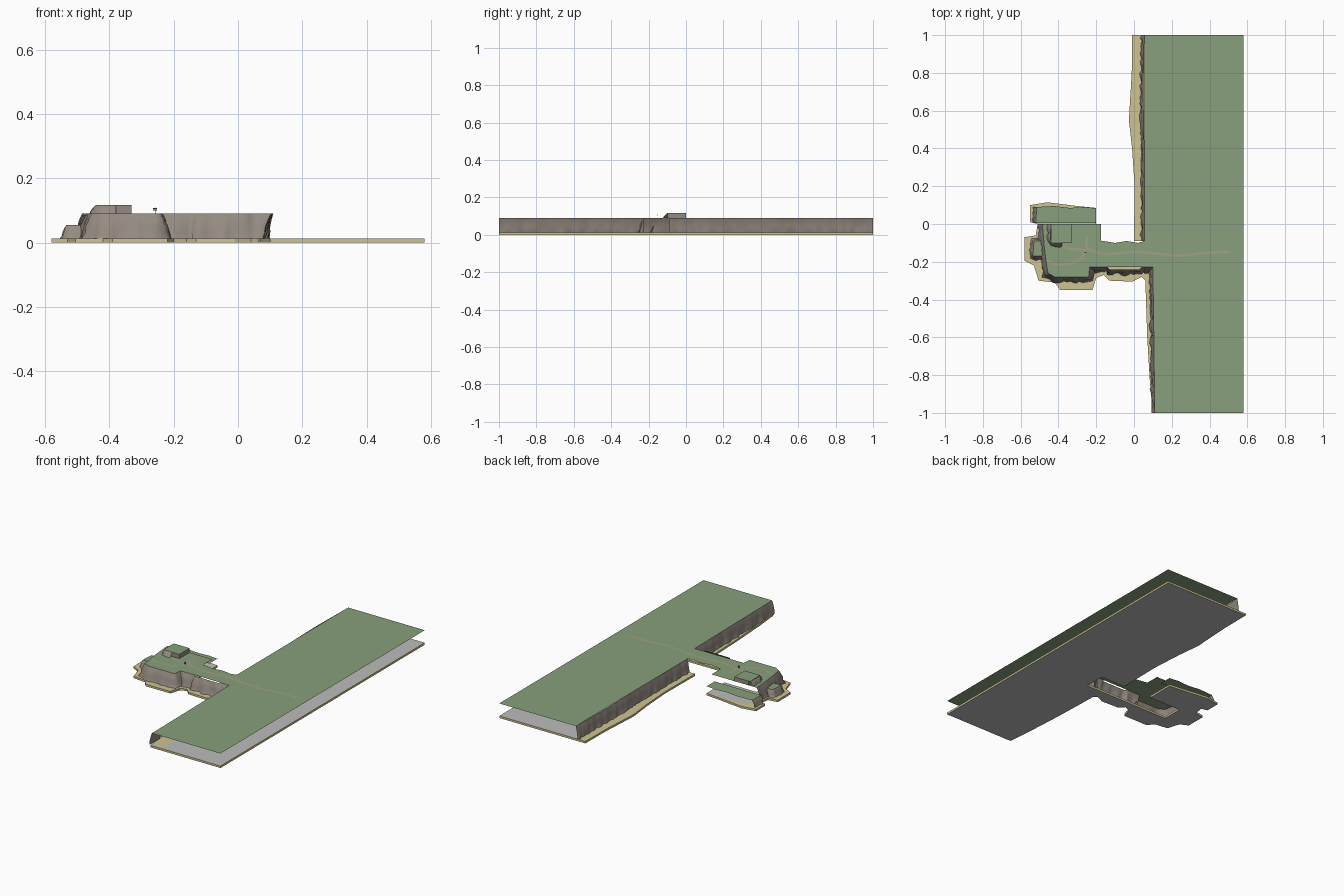
import bpy, bmesh, random, math
from mathutils import Vector

if "Cube" in bpy.data.objects:
    bpy.data.objects.remove(bpy.data.objects["Cube"])

random.seed(4)


def mat(name, c):
    m = bpy.data.materials.new(name)
    m.diffuse_color = (*c, 1)
    m.use_nodes = True
    m.node_tree.nodes["Principled BSDF"].inputs["Base Color"].default_value = m.diffuse_color
    return m


GRASS = mat("grass", (0.25, 0.35, 0.20))
SAND = mat("sand", (0.62, 0.55, 0.29))
ROCK = mat("rock", (0.30, 0.26, 0.22))
PATH = mat("path", (0.36, 0.35, 0.23))
WOOD = mat("wood", (0.16, 0.10, 0.06))
GREY = mat("grey", (0.5, 0.5, 0.5))


def finish(name, bm, *mats):
    me = bpy.data.meshes.new(name)
    bm.to_mesh(me)
    bm.free()
    for m in mats:
        me.materials.append(m)
    ob = bpy.data.objects.new(name, me)
    bpy.context.collection.objects.link(ob)
    return ob


def sheet(name, pts, z, m, height=0, m2=None):
    """Flat outline, optionally extruded upward; m2 colours the underside."""
    bm = bmesh.new()
    f = bm.faces.new([bm.verts.new((x, y, z)) for x, y in pts])
    if f.normal.z < 0 or f.calc_area() == 0:
        f.normal_flip()
    if height:
        r = bmesh.ops.extrude_face_region(bm, geom=[f], use_keep_orig=True)
        for v in r["geom"]:
            if isinstance(v, bmesh.types.BMVert):
                v.co.z += height
        bmesh.ops.recalc_face_normals(bm, faces=bm.faces)
        if m2:
            for face in bm.faces:
                if all(v.co.z < z + 1e-5 for v in face.verts):
                    face.material_index = 1
    else:
        bmesh.ops.recalc_face_normals(bm, faces=bm.faces)
        for face in bm.faces:
            face.normal_update()
            if face.normal.z < 0:
                face.normal_flip()
    bmesh.ops.triangulate(bm, faces=[q for q in bm.faces if len(q.verts) > 4])
    return finish(name, bm, m, m2 or m)


def cliff(name, pts, z0, z1, flare=0.025, step=0.016):
    """Rough rock sheet along a path; it leans out to the right of travel."""
    P = [Vector((*p, 0)) for p in pts]
    line = []
    for a, b in zip(P, P[1:]):
        n = max(1, round((b - a).length / step))
        line += [a.lerp(b, i / n) for i in range(n)]
    line.append(P[-1])
    bm = bmesh.new()
    cols = []
    for i, p in enumerate(line):
        t = (line[min(i + 1, len(line) - 1)] - line[max(i - 1, 0)]).normalized()
        out = Vector((t.y, -t.x, 0))
        bulge = random.uniform(0.6, 1.1)
        col = []
        for k, f in enumerate((1, 0.75, 0.6, 0.35, 0)):
            q = p + out * flare * f * (bulge + random.uniform(-0.15, 0.15))
            col.append(bm.verts.new((q.x, q.y, z0 + (z1 - z0) * k / 4)))
        cols.append(col)
    for a, b in zip(cols, cols[1:]):
        for k in range(4):
            bm.faces.new((a[k], b[k], b[k + 1], a[k + 1])).smooth = True
    return finish(name, bm, ROCK)


def trail(name, pts, z=0.0915, w=0.007):
    """Winding flat footpath."""
    P = [Vector((*p, 0)) for p in pts]
    bm = bmesh.new()
    rows = []
    for i, p in enumerate(P):
        t = (P[min(i + 1, len(P) - 1)] - P[max(i - 1, 0)]).normalized()
        s = Vector((-t.y, t.x, 0)) * w * random.uniform(0.8, 1.15)
        rows.append([bm.verts.new((*(p + d).xy, z)) for d in (-s, s)])
    for a, b in zip(rows, rows[1:]):
        bm.faces.new((a[0], b[0], b[1], a[1]))
    return finish(name, bm, PATH)


def box(name, x, y, z, m):
    pts = [(x[0], y[0]), (x[1], y[0]), (x[1], y[1]), (x[0], y[1])]
    return sheet(name, pts, z[0], m, z[1] - z[0])


# Beach slab, open beneath the neck
beach = [(0.58, -1), (0.58, 1), (-0.01, 1), (-0.012, 0.8), (-0.027, 0.55), (-0.01, 0.4),
         (0.003, 0.2), (0.0, -0.09), (0.17, -0.09), (0.17, -0.22), (-0.25, -0.22),
         (-0.42, -0.22), (-0.42, -0.09), (-0.2, -0.09), (-0.2, 0.085), (-0.3, 0.095),
         (-0.46, 0.115), (-0.55, 0.1), (-0.55, 0.01), (-0.51, -0.0), (-0.52, -0.06),
         (-0.58, -0.07), (-0.58, -0.195), (-0.53, -0.22), (-0.505, -0.3), (-0.42, -0.31),
         (-0.39, -0.35), (-0.22, -0.35), (-0.2, -0.285), (-0.16, -0.27), (-0.13, -0.3),
         (-0.01, -0.305), (0.04, -0.28), (0.06, -0.3), (0.07, -0.6), (0.085, -0.85), (0.1, -1)]
sheet("beach", beach, 0, SAND, 0.0125, GREY)

# Bare floor behind the cliffs
sheet("mainland_floor_north", [(0.07, -0.08), (0.575, -0.08), (0.575, 0.995), (0.07, 0.995)], 0.0132, GREY)
sheet("mainland_floor_south", [(0.18, -0.995), (0.575, -0.995), (0.575, -0.08), (0.18, -0.08)], 0.0132, GREY)
sheet("lower_floor", [(-0.48, -0.08), (-0.21, -0.08), (-0.21, 0.08), (-0.48, 0.08)], 0.0132, GREY)

# Grass tops
sheet("grass_top", [(0.58, -1), (0.58, 1), (0.055, 1), (0.055, 0.4), (0.055, -0.09),
                    (0.02, -0.1), (-0.04, -0.09), (-0.1, -0.1), (-0.175, -0.088), (-0.175, 0),
                    (-0.485, 0), (-0.475, -0.12), (-0.465, -0.2), (-0.455, -0.26), (-0.42, -0.28),
                    (-0.24, -0.28), (-0.235, -0.228), (0.1, -0.228), (0.105, -0.6), (0.11, -1)],
      0.09, GRASS)
sheet("lower_grass", [(-0.52, 0.005), (-0.2, 0.005), (-0.2, 0.083), (-0.26, 0.09), (-0.34, 0.085),
                      (-0.42, 0.095), (-0.515, 0.09)], 0.055, GRASS)
sheet("ledge_grass", [(-0.535, -0.17), (-0.47, -0.17), (-0.475, -0.09), (-0.53, -0.09)], 0.055, GRASS)

# Cliffs
Z = 0.0125
cliff("north_cliff", [(0.055, 1), (0.05, 0.7), (0.055, 0.4), (0.055, -0.09)], Z, 0.09, 0.02)
cliff("south_cliff", [(0.1, -0.228), (0.105, -0.6), (0.11, -1)], Z, 0.09, 0.022)
cliff("neck_cliff", [(-0.235, -0.228), (-0.14, -0.228), (-0.13, -0.24), (0.03, -0.24), (0.04, -0.228),
                     (0.1, -0.228)], Z, 0.09, 0.03)
cliff("west_cliff", [(-0.485, 0), (-0.475, -0.12), (-0.465, -0.2), (-0.455, -0.26), (-0.42, -0.28),
                     (-0.24, -0.28), (-0.235, -0.228)], Z, 0.09, 0.032)
cliff("ledge_cliff", [(-0.48, -0.09), (-0.53, -0.09), (-0.535, -0.17), (-0.47, -0.17)], Z, 0.055, 0.02)
cliff("lower_cliff", [(-0.515, 0.09), (-0.52, 0.005)], Z, 0.055, 0.022)

# Raised terrace
box("terrace", (-0.43, -0.332), (-0.1, 0), (0.09, 0.1165), ROCK)
sheet("terrace_grass", [(-0.44, -0.1), (-0.332, -0.1), (-0.332, 0), (-0.44, 0)], 0.117, GRASS)
cliff("terrace_cliff", [(-0.44, 0), (-0.442, -0.08), (-0.43, -0.1), (-0.38, -0.1)], 0.09, 0.117, 0.022)

# Footpaths
trail("main_path", [(0.51 - i * 0.04, -0.157 + 0.009 * math.sin(i * 0.55 + 1)) for i in range(17)]
      + [(-0.18, -0.155), (-0.23, -0.137), (-0.3, -0.135), (-0.35, -0.13), (-0.38, -0.115), (-0.41, -0.11)])
trail("north_branch", [(-0.24, -0.138), (-0.255, -0.11), (-0.248, -0.07)], 0.0918)
trail("south_branch", [(-0.255, -0.138), (-0.275, -0.18), (-0.31, -0.205), (-0.38, -0.215),
                       (-0.43, -0.21), (-0.46, -0.19)], 0.0918)

# Signpost
box("sign_post", (-0.259, -0.257), (-0.151, -0.149), (0.09, 0.11), WOOD)
for i, z in enumerate((0.1, 0.105)):
    box(f"sign_board_{i}", (-0.264, -0.252), (-0.1525, -0.151), (z, z + 0.003), WOOD)
